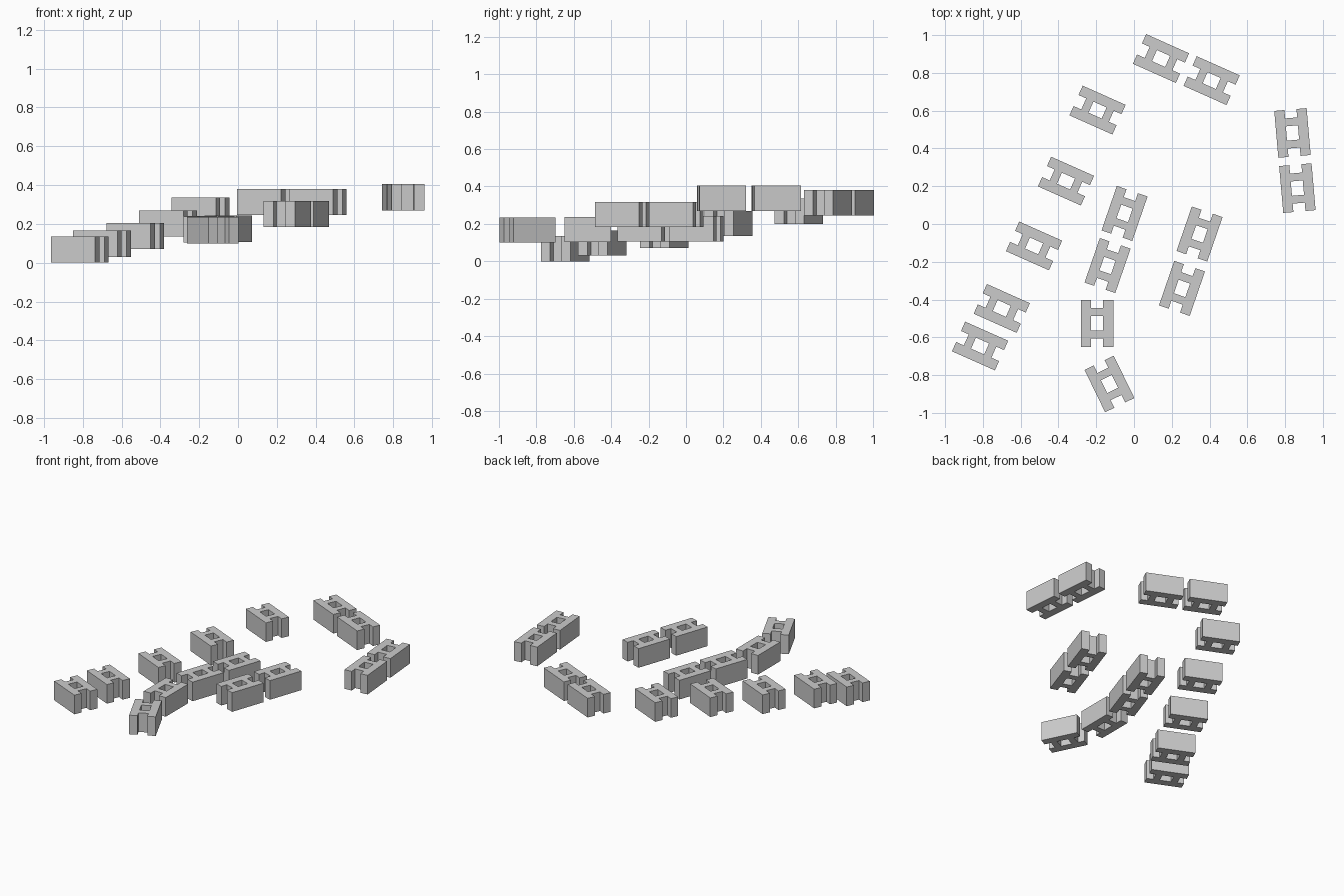
import bpy, bmesh
from math import radians

if "Cube" in bpy.data.objects:
    bpy.data.objects.remove(bpy.data.objects["Cube"])

HEIGHT = 0.135
# Cell boundaries along the length and the width of one block
XS = [-0.1245, -0.080, -0.038, 0.038, 0.080, 0.1245]
YS = [-0.086, -0.032, 0.032, 0.086]


def block_mesh():
    """Hollow block: two side rails joined by two webs, extruded upward."""
    bm = bmesh.new()
    grid = [[bm.verts.new((x, y, 0)) for y in YS] for x in XS]
    for i in range(5):
        for j in range(3):
            if j != 1 or i in (1, 3):        # rails, or webs between them
                bm.faces.new((grid[i][j], grid[i + 1][j],
                              grid[i + 1][j + 1], grid[i][j + 1]))
    base = bm.faces[:]
    top = bmesh.ops.extrude_face_region(bm, geom=base, use_keep_orig=True)["geom"]
    bmesh.ops.translate(bm, vec=(0, 0, HEIGHT),
                        verts=[g for g in top if isinstance(g, bmesh.types.BMVert)])
    bmesh.ops.recalc_face_normals(bm, faces=bm.faces[:])
    bmesh.ops.dissolve_limit(bm, angle_limit=radians(1),
                             verts=bm.verts[:], edges=bm.edges[:])
    mesh = bpy.data.meshes.new("hollow_block")
    bm.to_mesh(mesh)
    bm.free()
    return mesh


# Each entry: x, y, base height, heading in degrees
GROUPS = {
    "rising_step": [
        (-0.815, -0.646, 0.0, -24), (-0.70, -0.447, 0.03, -24),
        (-0.529, -0.116, 0.07, -24), (-0.36, 0.227, 0.135, -24),
        (-0.193, 0.603, 0.20, -24)],
    "back_block": [(0.143, 0.876, 0.245, -24), (0.411, 0.759, 0.245, -24)],
    "right_block": [(0.839, 0.482, 0.27, 95), (0.865, 0.19, 0.27, 95)],
    "curved_row_block": [
        (-0.05, 0.056, 0.107, 71), (-0.14, -0.22, 0.106, 71),
        (-0.195, -0.526, 0.103, 90), (-0.13, -0.847, 0.10, 116)],
    "inner_block": [(0.347, -0.053, 0.183, 71), (0.254, -0.341, 0.183, 71)],
}

# Place the blocks, all sharing one mesh
mesh = block_mesh()
for name, places in GROUPS.items():
    for n, (x, y, z, heading) in enumerate(places, 1):
        ob = bpy.data.objects.new(f"{name}_{n}", mesh)
        ob.location = (x, y, z)
        ob.rotation_euler.z = radians(heading)
        bpy.context.collection.objects.link(ob)
